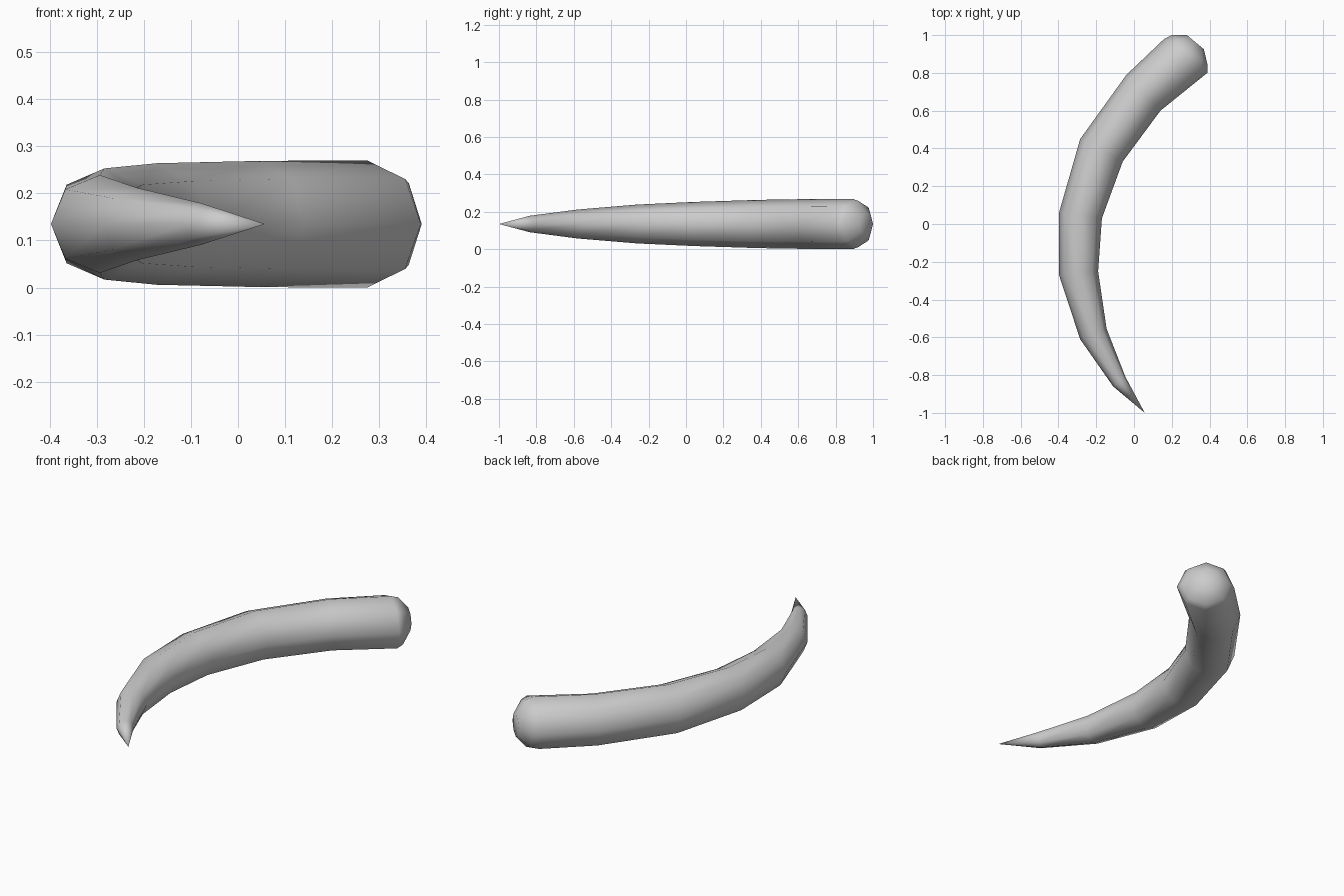
import bpy, bmesh, math
from mathutils import Vector

cube = bpy.data.objects.get("Cube")
if cube:
    bpy.data.objects.remove(cube, do_unlink=True)

SIDES = 8
MID_Z = 0.135

# Cross-sections from blunt end to tip: outer x, outer y, inner x, inner y, half height
RINGS = [
    (0.28, 1.00, 0.37, 0.925, 0.06),
    (0.20, 1.00, 0.39, 0.84, 0.124),
    (0.16, 0.98, 0.388, 0.80, 0.135),
    (-0.04, 0.79, 0.14, 0.60, 0.134),
    (-0.285, 0.45, -0.06, 0.33, 0.129),
    (-0.397, 0.06, -0.17, 0.03, 0.118),
    (-0.397, -0.27, -0.19, -0.25, 0.104),
    (-0.285, -0.61, -0.145, -0.555, 0.077),
    (-0.11, -0.86, -0.045, -0.81, 0.044),
]
TIP = (0.057, -1.0, MID_Z)

bm = bmesh.new()


def add_ring(ox, oy, ix, iy, height):
    outer, inner = Vector((ox, oy, MID_Z)), Vector((ix, iy, MID_Z))
    centre, across = (outer + inner) / 2, (outer - inner) / 2
    angles = [math.tau * i / SIDES for i in range(SIDES)]
    return [bm.verts.new(centre + across * math.cos(a) + Vector((0, 0, height * math.sin(a))))
            for a in angles]


# Curved tapering body
rings = [add_ring(*r) for r in RINGS]
for a, b in zip(rings, rings[1:]):
    for i in range(SIDES):
        j = (i + 1) % SIDES
        bm.faces.new((a[i], a[j], b[j], b[i]))

# Blunt end and pointed tip
bm.faces.new(rings[0])
tip = bm.verts.new(TIP)
for i in range(SIDES):
    bm.faces.new((rings[-1][i], rings[-1][(i + 1) % SIDES], tip))

bmesh.ops.recalc_face_normals(bm, faces=bm.faces)
for f in bm.faces:
    f.smooth = True

mesh = bpy.data.meshes.new("curved_horn")
bm.to_mesh(mesh)
bm.free()
horn = bpy.data.objects.new("curved_horn", mesh)
bpy.context.collection.objects.link(horn)

# Plain grey surface
grey = bpy.data.materials.new("plain_grey")
grey.use_nodes = True
colour = (0.6, 0.6, 0.6, 1)
grey.diffuse_color = colour
grey.node_tree.nodes["Principled BSDF"].inputs["Base Color"].default_value = colour
mesh.materials.append(grey)
